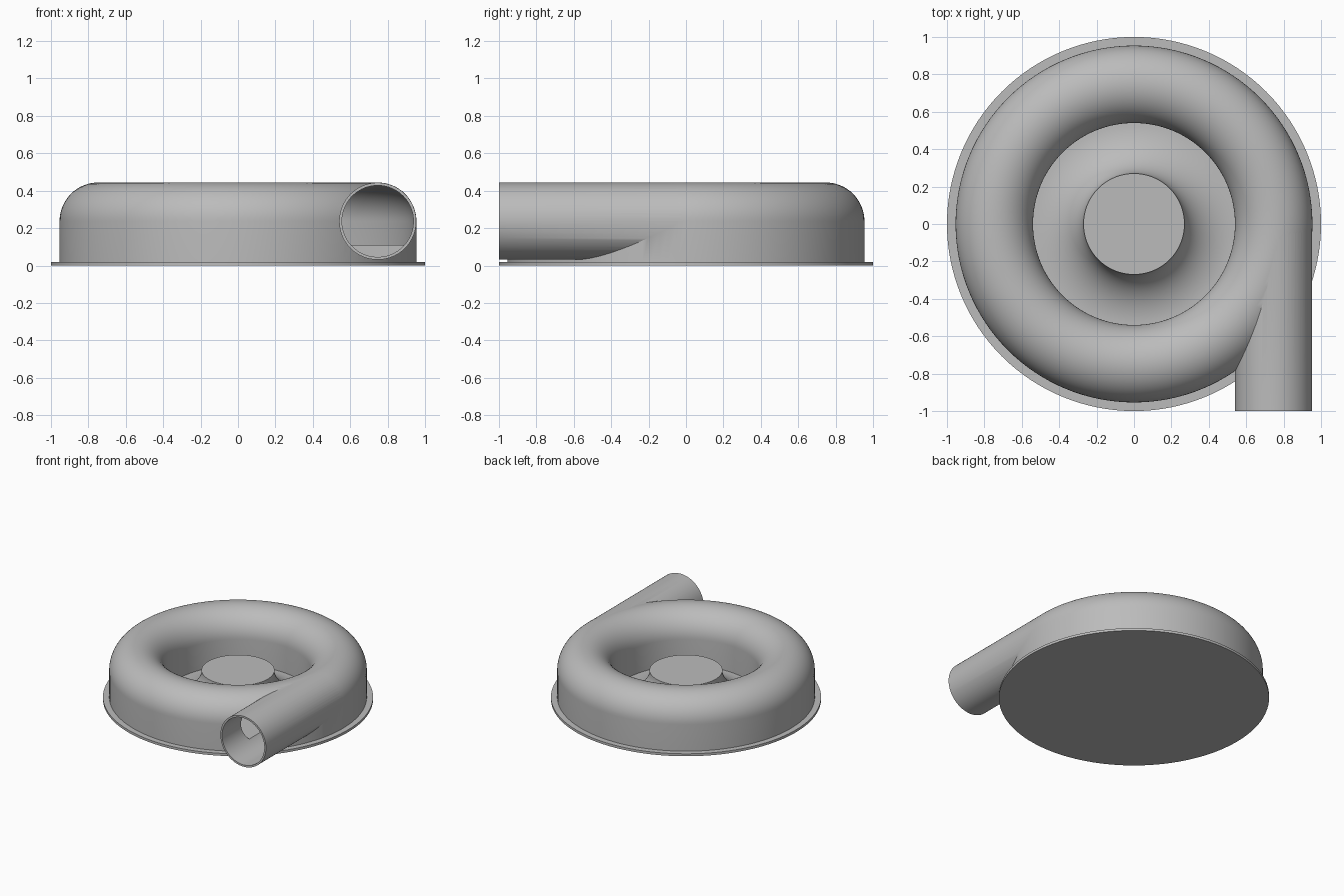
import bpy, bmesh
from math import pi, cos, sin, radians
from mathutils import Matrix, Vector

cube = bpy.data.objects.get("Cube")
if cube:
    bpy.data.objects.remove(cube, do_unlink=True)

grey = bpy.data.materials.new("casting grey")
grey.use_nodes = True
tone = (0.5, 0.5, 0.5, 1)
grey.diffuse_color = tone
grey.node_tree.nodes["Principled BSDF"].inputs["Base Color"].default_value = tone

TUBE_R, RING_R, MID_Z = 0.207, 0.747, 0.237   # scroll section and its path
WALL, PLATE = 0.015, 0.02


def finish(name, bm):
    bmesh.ops.recalc_face_normals(bm, faces=bm.faces)
    mesh = bpy.data.meshes.new(name)
    bm.to_mesh(mesh)
    bm.free()
    obj = bpy.data.objects.new(name, mesh)
    bpy.context.collection.objects.link(obj)
    mesh.materials.append(grey)
    return obj


def lathe(name, profile, closed=False, steps=128):
    """Revolve (radius, height) points about z."""
    bm = bmesh.new()
    verts = [bm.verts.new((r, 0, z)) for r, z in profile]
    pairs = list(zip(verts, verts[1:]))
    if closed:
        pairs.append((verts[-1], verts[0]))
    edges = [bm.edges.new(p) for p in pairs]
    bmesh.ops.spin(bm, geom=verts + edges, axis=(0, 0, 1), cent=(0, 0, 0),
                   angle=2 * pi, steps=steps, use_merge=True)
    bmesh.ops.remove_doubles(bm, verts=bm.verts, dist=0.0001)
    return finish(name, bm)


def tube(name, radius, y0, y1):
    """Solid cylinder along y at the outlet position."""
    bm = bmesh.new()
    place = Matrix.Translation(Vector((RING_R, (y0 + y1) / 2, MID_Z))) @ Matrix.Rotation(pi / 2, 4, 'X')
    bmesh.ops.create_cone(bm, cap_ends=True, segments=96, radius1=radius, radius2=radius,
                          depth=y1 - y0, matrix=place)
    return finish(name, bm)


def scroll_profile(radius, floor):
    """Half-round top on straight walls."""
    arc = [(RING_R + radius * cos(pi * i / 32), MID_Z + radius * sin(pi * i / 32)) for i in range(33)]
    return [(RING_R + radius, floor)] + arc + [(RING_R - radius, floor)]


def combine(target, tool, operation):
    mod = target.modifiers.new(operation.lower(), 'BOOLEAN')
    mod.operation, mod.object, mod.solver = operation, tool, 'EXACT'
    bpy.context.view_layer.objects.active = target
    bpy.ops.object.modifier_apply(modifier=mod.name)
    bpy.data.objects.remove(tool, do_unlink=True)


# Base plate
base = lathe("base_plate", [(0, 0), (1, 0), (1, PLATE), (0, PLATE)])

# Scroll housing with tangent outlet pipe, hollowed out
housing = lathe("scroll_housing", scroll_profile(TUBE_R, PLATE), closed=True)
combine(housing, tube("outlet_pipe", TUBE_R - 0.001, -1, 0.01), 'UNION')
combine(housing, lathe("scroll_hollow", scroll_profile(TUBE_R - WALL, 0.11), closed=True), 'DIFFERENCE')
combine(housing, tube("outlet_bore", TUBE_R - WALL - 0.001, -1.1, 0.005), 'DIFFERENCE')

# Centre hub with a concave flared skirt
HUB_R, HUB_TOP = 0.27, MID_Z
OUT_R = RING_R - TUBE_R
flare = [(OUT_R - (OUT_R - HUB_R) * sin(pi / 2 * i / 24),
          HUB_TOP - (HUB_TOP - PLATE - 0.002) * cos(pi / 2 * i / 24)) for i in range(25)]
hub = lathe("centre_hub", [(0, PLATE), (OUT_R, PLATE)] + flare + [(0, HUB_TOP)])

# Smooth shading with crisp edges
bpy.ops.object.select_all(action='DESELECT')
for obj in (base, housing, hub):
    obj.select_set(True)
bpy.context.view_layer.objects.active = housing
bpy.ops.object.shade_smooth_by_angle(angle=radians(30))
